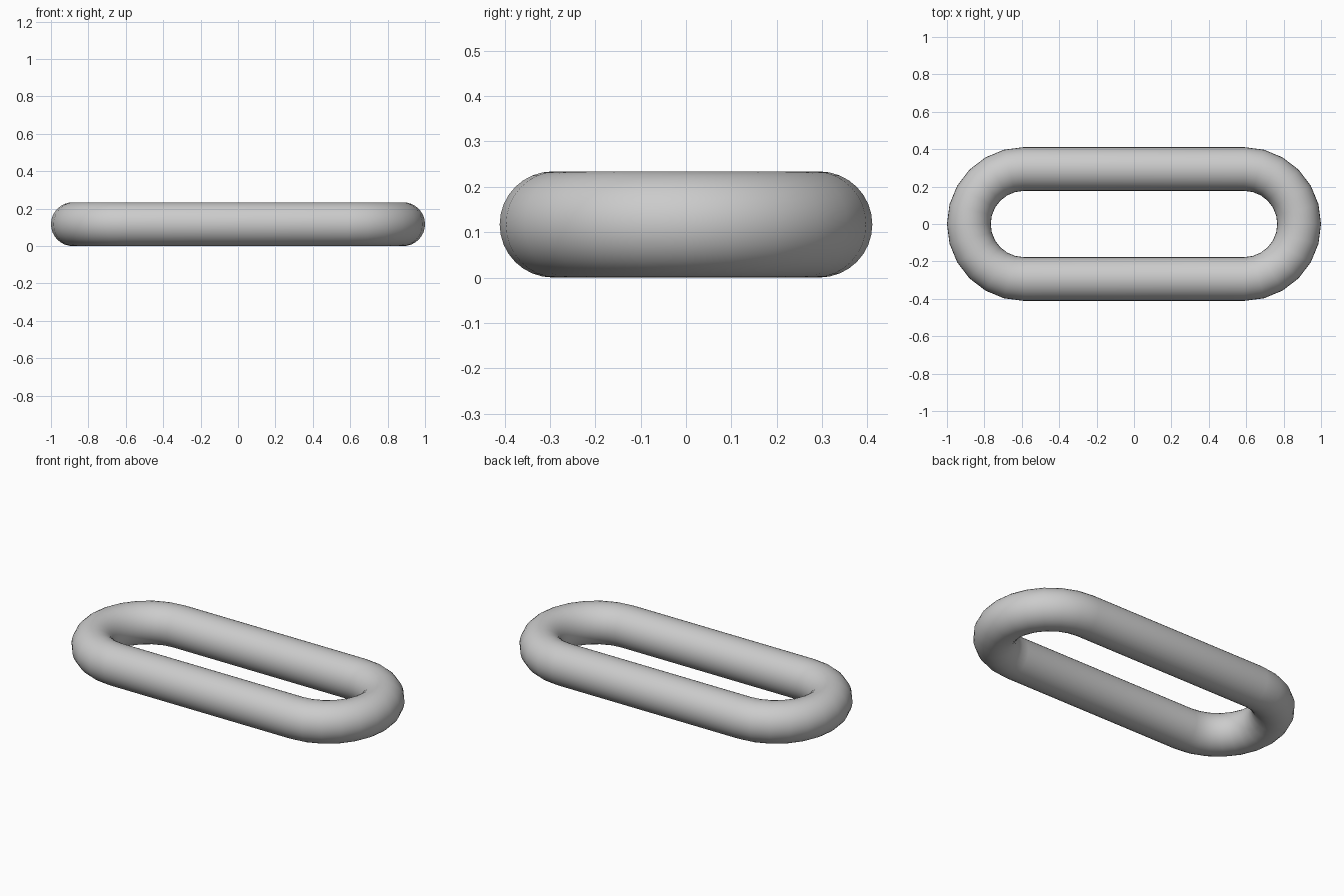
import bpy, bmesh
from math import sin, cos, pi

if "Cube" in bpy.data.objects:
    bpy.data.objects.remove(bpy.data.objects["Cube"])

TUBE = 0.117           # bar radius
BEND = 0.294           # centreline radius of the end bends
HALF = 1 - BEND - TUBE # half length of the straight bars
ARC_STEPS, SIDES = 12, 32

# Stadium-shaped centreline: (bend centre x, angle)
path = []
for cx, start in ((HALF, -pi / 2), (-HALF, pi / 2)):
    path += [(cx, start + pi * i / ARC_STEPS) for i in range(ARC_STEPS + 1)]

# Sweep a round section around the closed path
bm = bmesh.new()
rings = []
for cx, a in path:
    ring = []
    for j in range(SIDES):
        t = 2 * pi * j / SIDES
        r = BEND + TUBE * cos(t)
        ring.append(bm.verts.new((cx + r * cos(a), r * sin(a), TUBE + TUBE * sin(t))))
    rings.append(ring)
for i, ring in enumerate(rings):
    nxt = rings[(i + 1) % len(rings)]
    for j in range(SIDES):
        k = (j + 1) % SIDES
        bm.faces.new((ring[j], nxt[j], nxt[k], ring[k])).smooth = True
bmesh.ops.recalc_face_normals(bm, faces=bm.faces)

# Chain link object
mesh = bpy.data.meshes.new("chain_link")
bm.to_mesh(mesh)
bm.free()
link = bpy.data.objects.new("chain_link", mesh)
bpy.context.collection.objects.link(link)
